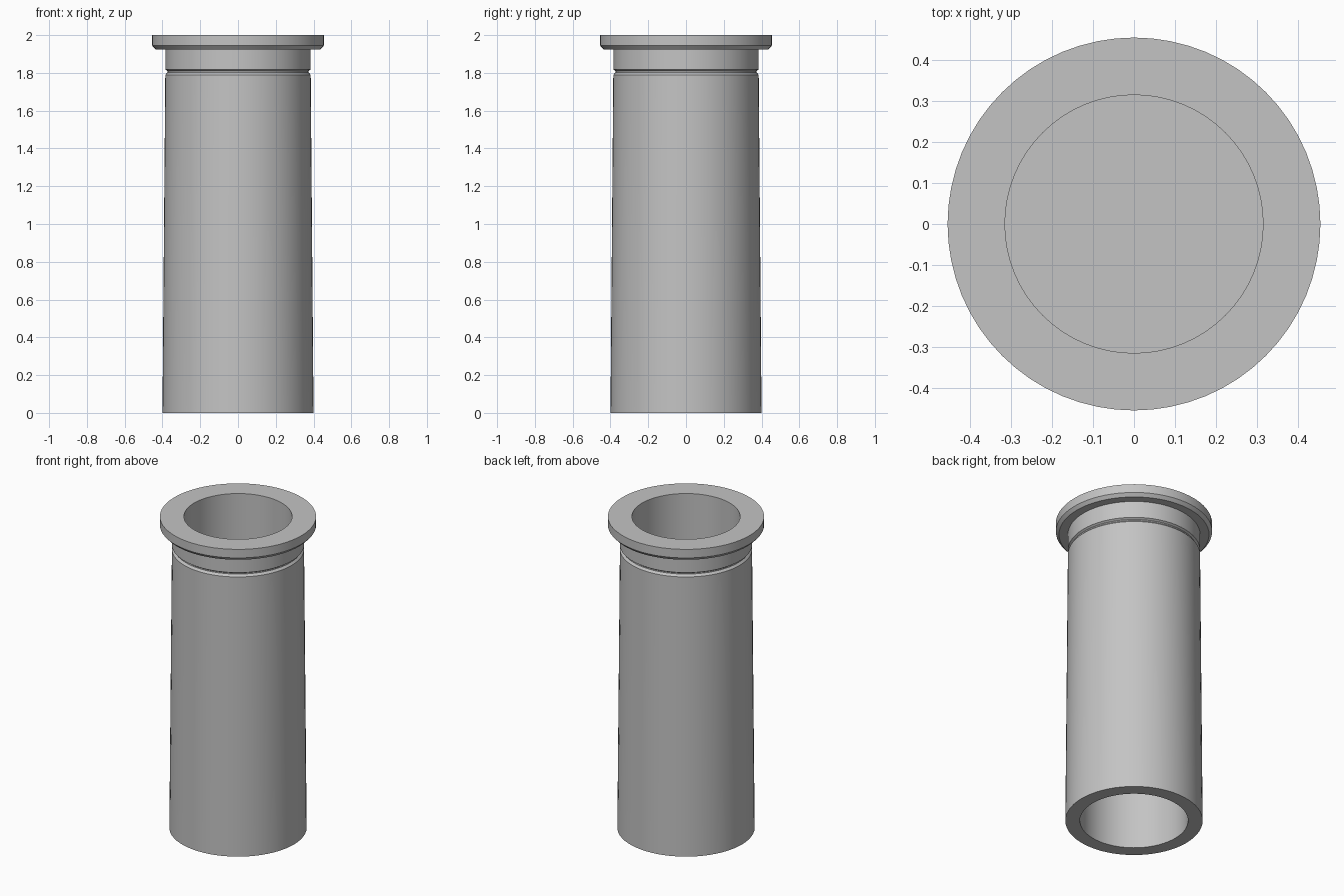
import bpy, bmesh, math

cube = bpy.data.objects.get("Cube")
if cube:
    bpy.data.objects.remove(cube, do_unlink=True)

SEGMENTS = 64

# Single grey material
grey = bpy.data.materials.new("plain grey")
grey.use_nodes = True
colour = (0.55, 0.55, 0.55, 1)
grey.diffuse_color = colour
grey.node_tree.nodes["Principled BSDF"].inputs["Base Color"].default_value = colour


def lathe(name, profile):
    """Spin a radius/height profile around the z axis into a solid."""
    bm = bmesh.new()
    verts = [bm.verts.new((r, 0, z)) for r, z in profile]
    edges = [bm.edges.new(pair) for pair in zip(verts, verts[1:])]
    bmesh.ops.spin(bm, geom=verts + edges, cent=(0, 0, 0), axis=(0, 0, 1),
                   angle=math.tau, steps=SEGMENTS, use_duplicate=False)
    bmesh.ops.remove_doubles(bm, verts=bm.verts, dist=0.0001)
    bmesh.ops.recalc_face_normals(bm, faces=bm.faces)
    mesh = bpy.data.meshes.new(name)
    bm.to_mesh(mesh)
    bm.free()
    mesh.materials.append(grey)
    obj = bpy.data.objects.new(name, mesh)
    bpy.context.collection.objects.link(obj)
    bpy.ops.object.select_all(action="DESELECT")
    obj.select_set(True)
    bpy.context.view_layer.objects.active = obj
    bpy.ops.object.shade_smooth_by_angle(angle=math.radians(25))
    return obj


BORE = 0.315

# Tapered sleeve with a grooved neck, a chamfered flange and a bore
# closed by a web halfway up
lathe("flanged_sleeve", [
    (0, 0.98), (BORE, 0.98), (BORE, 0),          # lower bore
    (0.4, 0), (0.385, 1.79),                     # tapered body
    (0.373, 1.803), (0.373, 1.81), (0.385, 1.818),  # groove
    (0.385, 1.925),                              # neck
    (0.437, 1.925), (0.455, 1.945), (0.455, 2),  # flange
    (BORE, 2), (BORE, 1.02), (0, 1.02),          # upper bore
])
